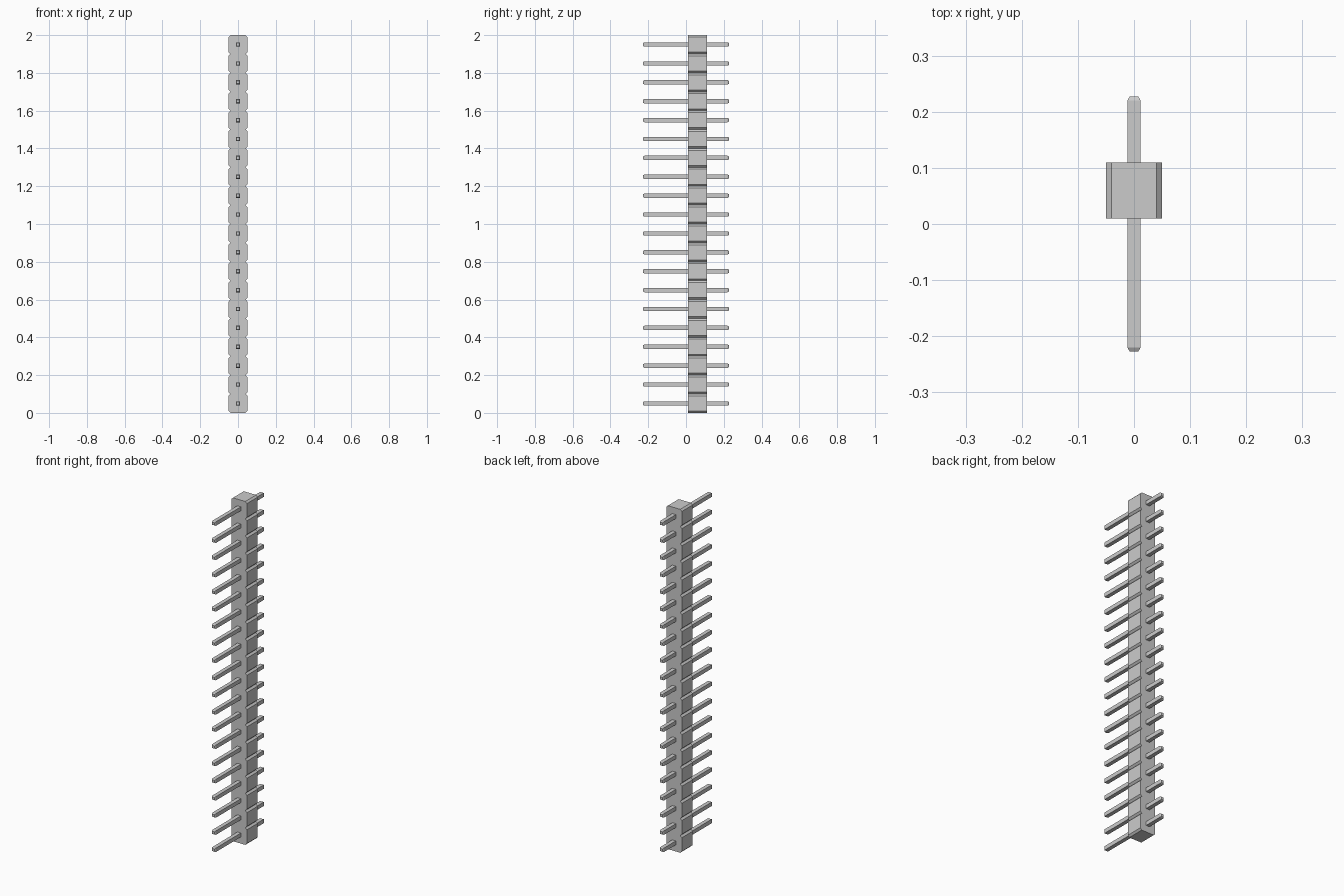
import bpy, bmesh

if "Cube" in bpy.data.objects:
    bpy.data.objects.remove(bpy.data.objects["Cube"])

COUNT, PITCH = 20, 0.1
HALF, CH = 0.05, 0.01           # housing half width, corner chamfer
Y0, Y1 = 0.01, 0.11             # housing depth range
PIN, TIP, INSET, LEN = 0.0115, 0.007, 0.004, 0.2275


def make_object(name, bm):
    bmesh.ops.recalc_face_normals(bm, faces=bm.faces)
    mesh = bpy.data.meshes.new(name)
    bm.to_mesh(mesh)
    bm.free()
    obj = bpy.data.objects.new(name, mesh)
    bpy.context.collection.objects.link(obj)
    return obj


# Housing: a row of chamfered blocks drawn as one notched outline, extruded in y
right = []
for i in range(COUNT):
    z = i * PITCH
    pts = [(HALF - CH, z), (HALF, z + CH), (HALF, z + PITCH - CH)]
    right += pts
right.append((HALF - CH, COUNT * PITCH))
outline = right + [(-x, z) for x, z in reversed(right)]
bm = bmesh.new()
face = bm.faces.new([bm.verts.new((x, Y0, z)) for x, z in outline])
ext = bmesh.ops.extrude_face_region(bm, geom=[face])
bmesh.ops.translate(bm, vec=(0, Y1 - Y0, 0),
                    verts=[v for v in ext["geom"] if isinstance(v, bmesh.types.BMVert)])
make_object("housing", bm)

# Pins: square rods with tapered tips passing through the housing
bm = bmesh.new()
sections = [(-LEN, PIN - INSET), (-LEN + TIP, PIN), (LEN - TIP, PIN), (LEN, PIN - INSET)]
rings = [[bm.verts.new((sx * r, y, PITCH / 2 + sz * r))
          for sx, sz in ((-1, -1), (1, -1), (1, 1), (-1, 1))] for y, r in sections]
bm.faces.new(rings[0])
bm.faces.new(rings[-1])
for a, b in zip(rings, rings[1:]):
    for k in range(4):
        n = (k + 1) % 4
        bm.faces.new((a[k], a[n], b[n], b[k]))
pins = make_object("pins", bm)
arr = pins.modifiers.new("row", "ARRAY")
arr.count = COUNT
arr.use_relative_offset = False
arr.use_constant_offset = True
arr.constant_offset_displace = (0, 0, PITCH)
